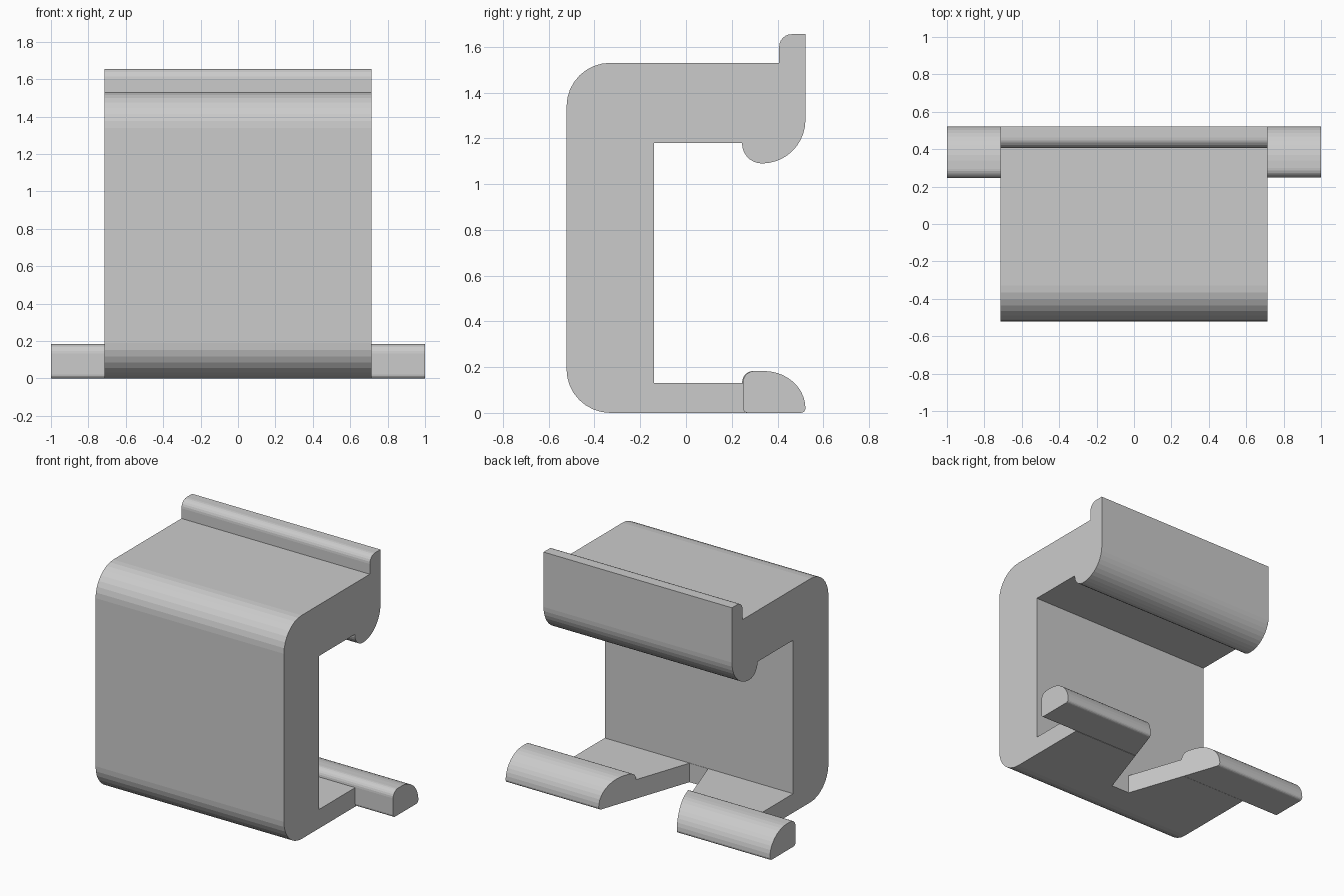
import bpy, bmesh
from math import sin, cos, pi

cube = bpy.data.objects.get("Cube")
if cube:
    bpy.data.objects.remove(cube, do_unlink=True)

grey = bpy.data.materials.new("plain_grey")
grey.use_nodes = True
colour = (0.6, 0.6, 0.6, 1)
grey.diffuse_color = colour
grey.node_tree.nodes["Principled BSDF"].inputs["Base Color"].default_value = colour

HALF = 0.713      # half width of the body
FRONT = -0.14     # inner face of the front wall
FLOOR = 0.13      # thickness of the bottom plate


def arc(cy, cz, ry, rz, start, end, n):
    """Points of an elliptical arc in the side profile; angles in quarter turns."""
    angles = [(start + (end - start) * i / n) * pi / 2 for i in range(n + 1)]
    return [(cy + ry * cos(a), cz + rz * sin(a)) for a in angles]


def notch_edge(y):
    """Half width of the flared notch at depth y."""
    return 0.07 + (y - FRONT) * 0.341


def prism(name, profile, x_min, x_max):
    """Extrude a y-z profile between two ends, each given as a function of y."""
    bm = bmesh.new()
    a = [bm.verts.new((x_min(y), y, z)) for y, z in profile]
    b = [bm.verts.new((x_max(y), y, z)) for y, z in profile]
    bm.faces.new(a)
    bm.faces.new(b[::-1])
    for i in range(len(a)):
        j = (i + 1) % len(a)
        bm.faces.new((a[i], b[i], b[j], a[j]))
    bmesh.ops.recalc_face_normals(bm, faces=bm.faces)
    mesh = bpy.data.meshes.new(name)
    bm.to_mesh(mesh)
    bm.free()
    mesh.materials.append(grey)
    obj = bpy.data.objects.new(name, mesh)
    bpy.context.collection.objects.link(obj)
    return obj


# Clip body: front wall, bottom plate, top plate with hook and raised lip
body_profile = (
    arc(-0.33, 0.19, 0.192, 0.19, 3, 2, 8)
    + arc(-0.33, 1.34, 0.192, 0.19, 2, 1, 8)
    + [(0.407, 1.53)]
    + arc(0.462, 1.6, 0.055, 0.055, 2, 1, 6)
    + [(0.522, 1.655)]
    + arc(0.332, 1.28, 0.19, 0.19, 0, -1, 10)
    + arc(0.332, 1.177, 0.087, 0.087, 3, 2, 7)[1:]
    + [(0.245, 1.18), (FRONT, 1.18), (FRONT, FLOOR), (0.26, FLOOR), (0.26, 0)]
)
body = prism("clip_body", body_profile, lambda y: -HALF, lambda y: HALF)

# Flared notch through the bottom plate
notch_profile = [(FRONT + 0.002, -0.1), (0.6, -0.1), (0.6, 0.2), (FRONT + 0.002, 0.2)]
cutter = prism("notch_cutter", notch_profile, lambda y: -notch_edge(y), notch_edge)
cutter.hide_render = True
cut = body.modifiers.new("notch", 'BOOLEAN')
cut.operation = 'DIFFERENCE'
cut.solver = 'EXACT'
cut.object = cutter
bpy.context.view_layer.objects.active = body
bpy.ops.object.modifier_apply(modifier=cut.name)
bpy.data.objects.remove(cutter, do_unlink=True)

# Rounded side arms along the back edge of the bottom plate
for name, side, y0 in (("left_arm", 1, 0.249), ("right_arm", -1, 0.245)):
    arm_profile = (
        arc(y0 + 0.02, 0.02, 0.02, 0.02, 3, 2, 4)
        + arc(y0 + 0.05, 0.133, 0.05, 0.05, 2, 1, 6)
        + arc(0.34, 0.02, 0.182, 0.163, 1, 0, 10)
        + arc(0.502, 0.02, 0.02, 0.02, 0, -1, 4)[1:]
    )
    prism(name, arm_profile,
          lambda y: side * notch_edge(y), lambda y: side * 1.0)
